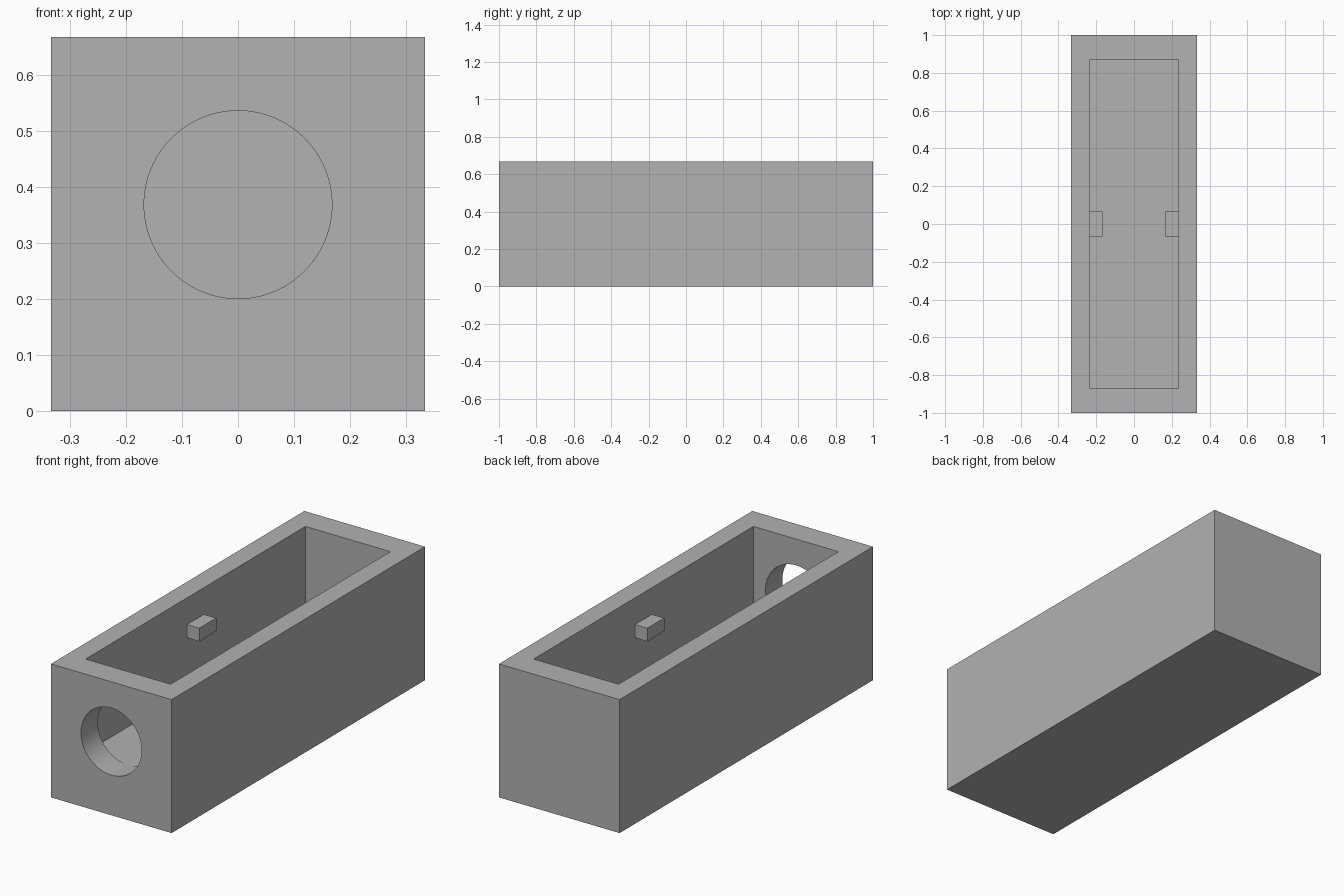
import bpy
from math import pi, radians

if "Cube" in bpy.data.objects:
    bpy.data.objects.remove(bpy.data.objects["Cube"], do_unlink=True)

grey = bpy.data.materials.new("mid grey")
grey.use_nodes = True
grey.diffuse_color = (0.445, 0.445, 0.445, 1)
grey.node_tree.nodes["Principled BSDF"].inputs["Base Color"].default_value = grey.diffuse_color

# Main dimensions
HALF_W, HALF_L, HEIGHT = 1 / 3, 1.0, 2 / 3
CAVITY_W, CAVITY_L, FLOOR = 0.235, 0.867, 0.2
HOLE_R, HOLE_Z = 0.1675, 0.368


def box(name, low, high):
    """Axis-aligned box between two corners."""
    bpy.ops.mesh.primitive_cube_add(size=1, location=[(a + b) / 2 for a, b in zip(low, high)])
    ob = bpy.context.object
    ob.name = name
    ob.scale = [b - a for a, b in zip(low, high)]
    bpy.ops.object.transform_apply(location=False, rotation=False, scale=True)
    ob.data.materials.append(grey)
    return ob


def cut(target, cutter):
    """Subtract the cutter from the target, then discard it."""
    cutter.hide_render = True
    mod = target.modifiers.new("cut", "BOOLEAN")
    mod.operation, mod.solver, mod.object = "DIFFERENCE", "EXACT", cutter
    bpy.context.view_layer.objects.active = target
    bpy.ops.object.modifier_apply(modifier=mod.name)
    bpy.data.objects.remove(cutter, do_unlink=True)


# Open-topped box body
body = box("box_body", (-HALF_W, -HALF_L, 0), (HALF_W, HALF_L, HEIGHT))
cut(body, box("cavity_cutter", (-CAVITY_W, -CAVITY_L, FLOOR), (CAVITY_W, CAVITY_L, HEIGHT + 0.1)))

# Round hole through the front wall only
bpy.ops.mesh.primitive_cylinder_add(vertices=96, radius=HOLE_R, depth=0.3,
                                    location=(0, -HALF_L, HOLE_Z), rotation=(pi / 2, 0, 0))
hole = bpy.context.object
hole.data.materials.append(grey)
cut(body, hole)

bpy.ops.object.select_all(action="DESELECT")
body.select_set(True)
bpy.context.view_layer.objects.active = body
bpy.ops.object.shade_smooth_by_angle(angle=radians(30))

# Small pegs on the inner side walls, set slightly into them
for side, name in ((1, "left_peg"), (-1, "right_peg")):
    xs = sorted((side * 0.167, side * (CAVITY_W + 0.01)))
    box(name, (xs[0], -0.067, 0.467), (xs[1], 0.067, 0.533))
